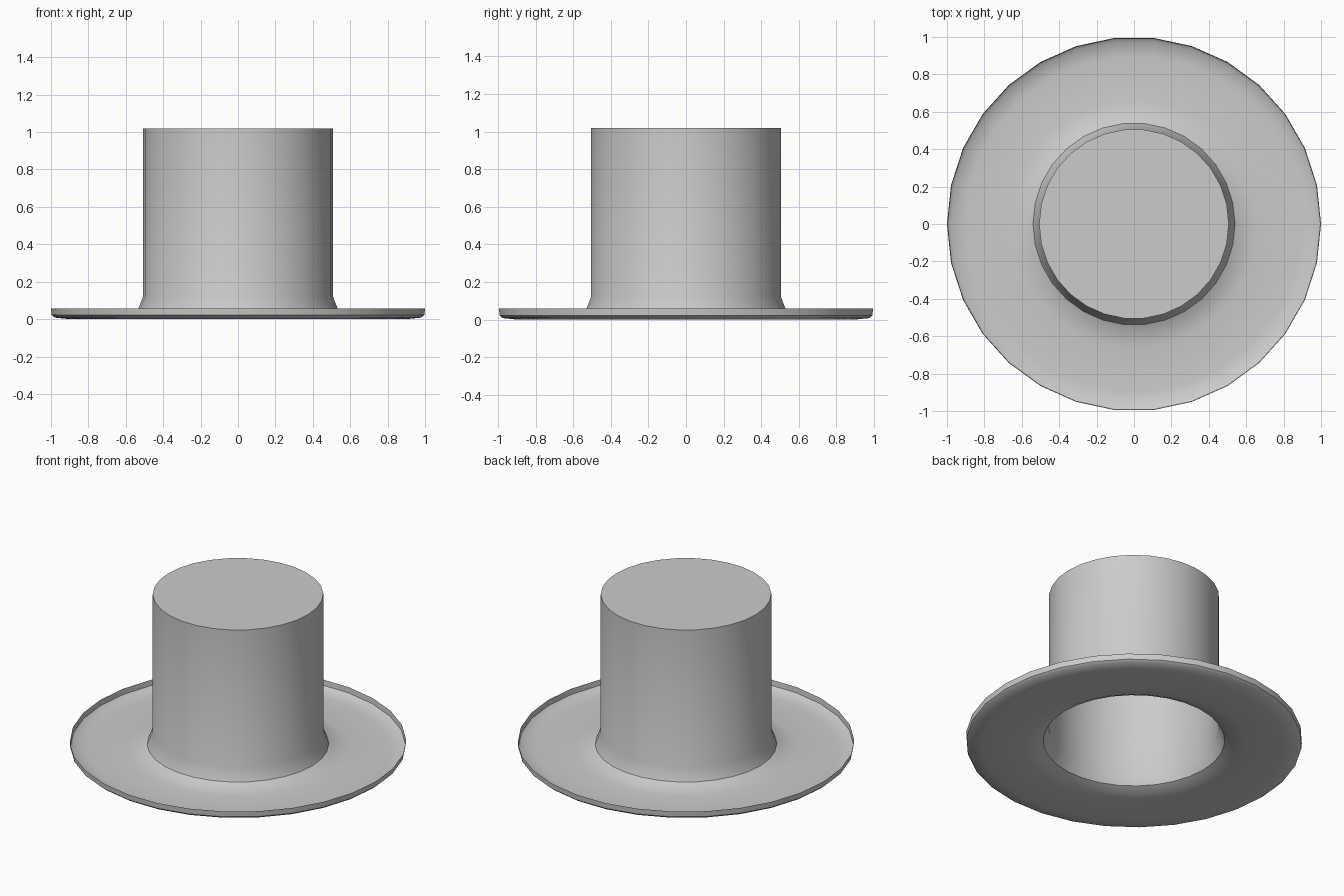
import bpy, bmesh, math

if "Cube" in bpy.data.objects:
    bpy.data.objects.remove(bpy.data.objects["Cube"])

SIDES = 30

# Profile (radius, height): turned-up rim, brim, flare, crown wall
profile = [
    (1.0, 0.058), (0.997, 0.022), (0.98, 0.008), (0.9, 0.0),
    (0.66, 0.003), (0.59, 0.014), (0.54, 0.038),
    (0.507, 0.123), (0.507, 1.02),
]


def lathe(name, points, sides, cap_top=False):
    bm = bmesh.new()
    rings = []
    for r, z in points:
        rings.append([bm.verts.new((r * math.cos(2 * math.pi * i / sides),
                                    r * math.sin(2 * math.pi * i / sides), z))
                      for i in range(sides)])
    for outer, inner in zip(rings, rings[1:]):
        for i in range(sides):
            j = (i + 1) % sides
            bm.faces.new((outer[i], outer[j], inner[j], inner[i]))
    if cap_top:
        bm.faces.new(rings[-1])
    mesh = bpy.data.meshes.new(name)
    bm.to_mesh(mesh)
    bm.free()
    obj = bpy.data.objects.new(name, mesh)
    bpy.context.collection.objects.link(obj)
    return obj


# Thin open-bottomed hat with a flat closed top
hat = lathe("top_hat", profile, SIDES, cap_top=True)
bpy.context.view_layer.objects.active = hat
hat.select_set(True)
bpy.ops.object.shade_smooth_by_angle(angle=math.radians(35))
